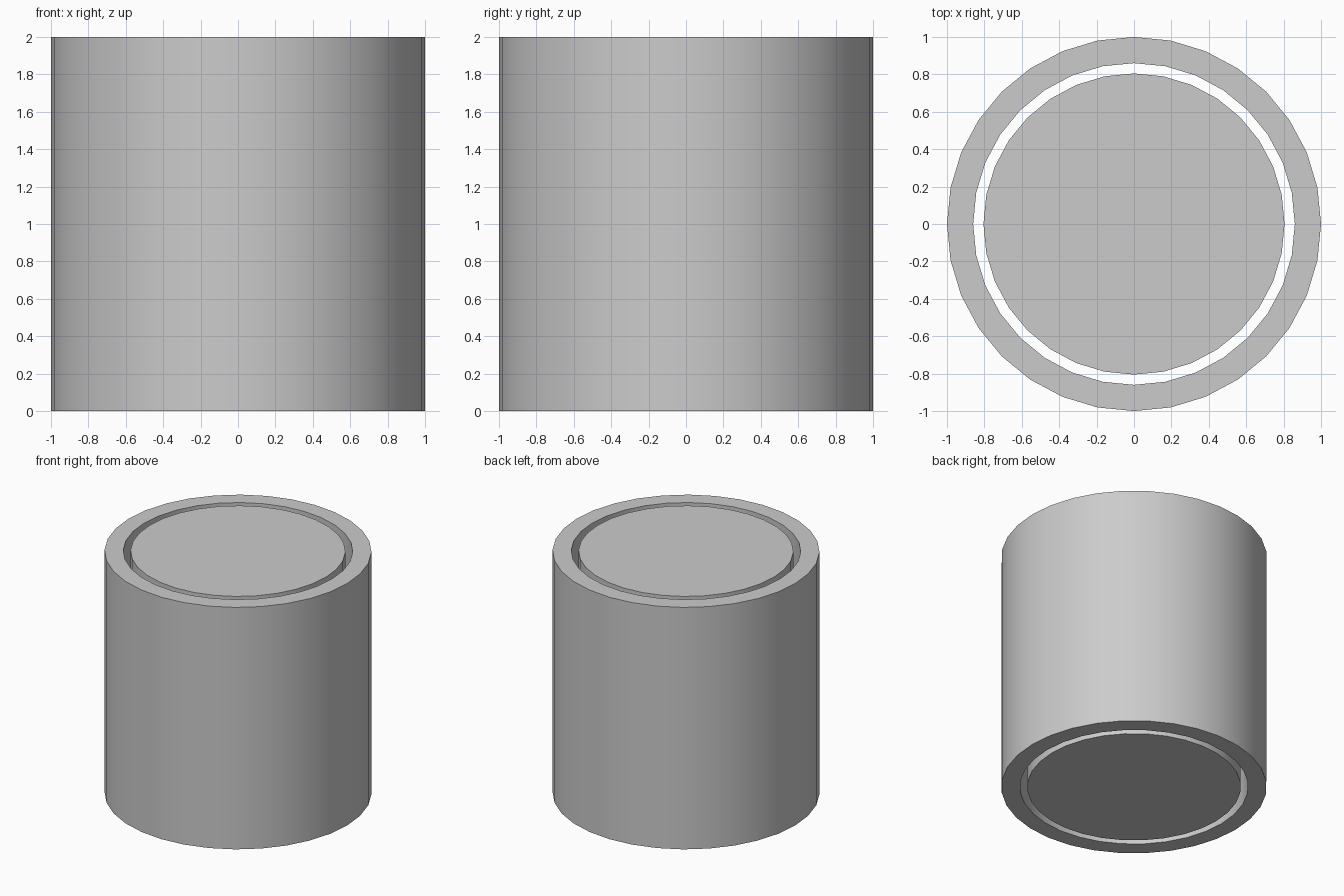
import bpy, bmesh
from math import cos, sin, tau, radians

if "Cube" in bpy.data.objects:
    bpy.data.objects.remove(bpy.data.objects["Cube"])

SIDES, HEIGHT = 32, 2.0


def ring(bm, radius, z):
    return [bm.verts.new((radius * cos(tau * i / SIDES), radius * sin(tau * i / SIDES), z))
            for i in range(SIDES)]


def bridge(bm, a, b):
    for i in range(SIDES):
        j = (i + 1) % SIDES
        bm.faces.new((a[i], a[j], b[j], b[i]))


def finish(bm, name):
    bmesh.ops.recalc_face_normals(bm, faces=bm.faces)
    mesh = bpy.data.meshes.new(name)
    bm.to_mesh(mesh)
    bm.free()
    obj = bpy.data.objects.new(name, mesh)
    bpy.context.collection.objects.link(obj)
    bpy.ops.object.select_all(action='DESELECT')
    obj.select_set(True)
    bpy.context.view_layer.objects.active = obj
    bpy.ops.object.shade_smooth_by_angle(angle=radians(30))


# Outer sleeve: a tube open at both ends
bm = bmesh.new()
loops = [ring(bm, r, z) for r, z in ((1, 0), (1, HEIGHT), (0.86, HEIGHT), (0.86, 0))]
for k in range(4):
    bridge(bm, loops[k], loops[(k + 1) % 4])
finish(bm, "outer_sleeve")

# Inner core: a solid cylinder with a thin gap to the sleeve
bm = bmesh.new()
bottom, top = ring(bm, 0.805, 0), ring(bm, 0.805, HEIGHT)
bridge(bm, bottom, top)
bm.faces.new(bottom)
bm.faces.new(top)
finish(bm, "inner_core")
